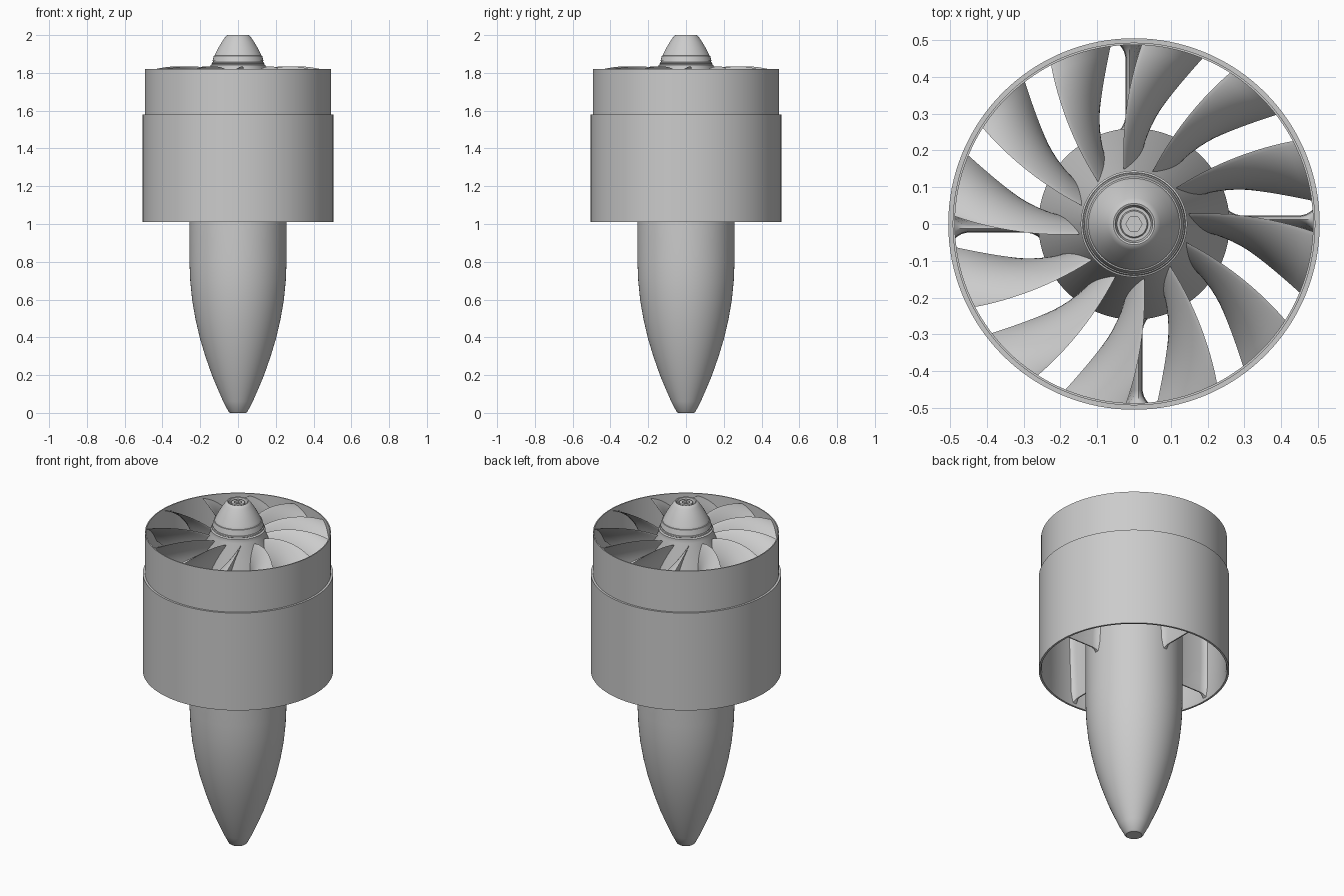
import bpy, bmesh, math
from math import sin, cos, pi, radians

if "Cube" in bpy.data.objects:
    bpy.data.objects.remove(bpy.data.objects["Cube"])


def finish(name, bm, angle=35):
    bmesh.ops.recalc_face_normals(bm, faces=bm.faces)
    me = bpy.data.meshes.new(name)
    bm.to_mesh(me)
    bm.free()
    ob = bpy.data.objects.new(name, me)
    bpy.context.collection.objects.link(ob)
    bpy.ops.object.select_all(action='DESELECT')
    ob.select_set(True)
    bpy.context.view_layer.objects.active = ob
    bpy.ops.object.shade_smooth_by_angle(angle=radians(angle))
    return ob


def lathe(name, profile, n=96, closed=False):
    """Revolve (radius, z) points about z; open profiles get end caps."""
    bm = bmesh.new()
    rings = [[bm.verts.new((r * cos(2 * pi * i / n), r * sin(2 * pi * i / n), z))
              for i in range(n)] for r, z in profile]
    pairs = list(zip(rings, rings[1:]))
    if closed:
        pairs.append((rings[-1], rings[0]))
    else:
        bm.faces.new(rings[0])
        bm.faces.new(rings[-1])
    for a, b in pairs:
        for i in range(n):
            j = (i + 1) % n
            bm.faces.new((a[i], a[j], b[j], b[i]))
    return finish(name, bm)


def loft(bm, sections):
    """Skin equal-length closed loops and cap both ends."""
    loops = [[bm.verts.new(p) for p in s] for s in sections]
    n = len(loops[0])
    for a, b in zip(loops, loops[1:]):
        for i in range(n):
            j = (i + 1) % n
            bm.faces.new((a[i], a[j], b[j], b[i]))
    bm.faces.new(loops[0])
    bm.faces.new(loops[-1])


def quad(a, b, c, s):
    """Parabola through a, b, c at s = 0, 0.5, 1."""
    return a * (1 - s) * (1 - 2 * s) + 4 * b * s * (1 - s) + c * s * (2 * s - 1)


def foil(n=14):
    """(chord position, signed thickness) points around an airfoil."""
    us = [(1 - cos(pi * i / n)) / 2 for i in range(n + 1)]
    th = lambda u: 1.45 * math.sqrt(u) * (1 - u) + 0.12 * u
    return [(u, th(u)) for u in us] + [(u, -th(u)) for u in us[-1:0:-1]]


# Duct: thin inlet ring stepping out to the larger housing
lathe("duct_housing", [(0.487, 1.82), (0.493, 1.82), (0.493, 1.58), (0.505, 1.58),
                       (0.505, 1.01), (0.494, 1.01), (0.489, 1.03), (0.487, 1.2)],
      n=128, closed=True)

# Motor body with long tapered tail
lathe("motor_body_tail", [(0.042, 0), (0.05, 0.006), (0.078, 0.06), (0.109, 0.13),
                          (0.138, 0.2), (0.173, 0.3), (0.203, 0.4), (0.226, 0.5),
                          (0.243, 0.6), (0.253, 0.7), (0.257, 0.8), (0.257, 1.0),
                          (0.257, 1.575), (0.25, 1.58)])

# Conical rotor hub
CONE = 0.115 / 0.235
lathe("rotor_hub", [(0.25, 1.583), (0.26, 1.586), (0.26, 1.595), (0.145, 1.82),
                    (0.145, 1.842), (0.138, 1.846), (0.1, 1.846)])

# Spinner with grooves and a recessed tip
lathe("spinner", [(0.13, 1.843), (0.14, 1.85), (0.138, 1.856), (0.132, 1.857),
                  (0.131, 1.862), (0.135, 1.863), (0.128, 1.89), (0.124, 1.891),
                  (0.123, 1.895), (0.119, 1.903), (0.104, 1.933), (0.086, 1.963),
                  (0.071, 1.985), (0.061, 1.998), (0.056, 2.0), (0.051, 1.998),
                  (0.046, 1.978)])

# Spinner screw with hex socket
bm = bmesh.new()
N = 48
circ = lambda r, z: [bm.verts.new((r * cos(2 * pi * i / N), r * sin(2 * pi * i / N), z))
                     for i in range(N)]


def hexa(z, R=0.022):
    out = []
    for i in range(N):
        a = 2 * pi * i / N
        r = R * cos(pi / 6) / cos((a % (pi / 3)) - pi / 6)
        out.append(bm.verts.new((r * cos(a), r * sin(a), z)))
    return out


rings = [circ(0.038, 1.975), circ(0.038, 1.992), circ(0.035, 1.995), hexa(1.995), hexa(1.98)]
for a, b in zip(rings, rings[1:]):
    for i in range(N):
        bm.faces.new((a[i], a[(i + 1) % N], b[(i + 1) % N], b[i]))
bm.faces.new(rings[-1])
finish("spinner_screw", bm)

# Twelve twisted, swept fan blades growing out of the conical hub
bm = bmesh.new()
FOIL = foil()
for k in range(12):
    sections = []
    for m in range(15):
        s = m / 14
        le, te = quad(101, 94, 87.5, s), quad(84, 74.5, 67.5, s)
        zle, zte = quad(1.805, 1.835, 1.805, s), quad(1.61, 1.635, 1.665, s)
        thick = 0.011 - 0.005 * s
        loop = []
        for u, t in FOIL:
            z = zle + (zte - zle) * u
            root = 0.145 + (1.82 - z) * CONE - 0.01
            r = root + (0.489 - root) * s
            arc = radians(le - te) * r
            L = math.hypot(arc, zle - zte)
            d = t * thick + 0.022 * 4 * u * (1 - u)   # thickness plus camber
            ang = radians(le + (te - le) * u + 30 * k) - d * (zle - zte) / L / r
            loop.append((r * cos(ang), r * sin(ang), z + d * arc / L))
        sections.append(loop)
    loft(bm, sections)
finish("fan_blades", bm, 50)

# Four stator struts, flared where they meet the body and the duct
bm = bmesh.new()
for k in range(4):
    a = pi / 2 * k
    sections = []
    for r, flare in [(0.25, 0.02), (0.262, 0.011), (0.275, 0.004), (0.292, 0), (0.37, 0),
                     (0.452, 0), (0.468, 0.004), (0.48, 0.011), (0.49, 0.02)]:
        top, bottom = 1.5 + flare, 1.045 - flare
        loop = []
        for u, t in FOIL:
            z = top + (bottom - top) * u
            w = t * 0.028 + (flare * max(-1, min(1, t * 4)))
            w += 0.012 * (1 - u) ** 2
            loop.append((r * cos(a) - w * sin(a), r * sin(a) + w * cos(a), z))
        sections.append(loop)
    loft(bm, sections)
finish("stator_struts", bm, 50)
